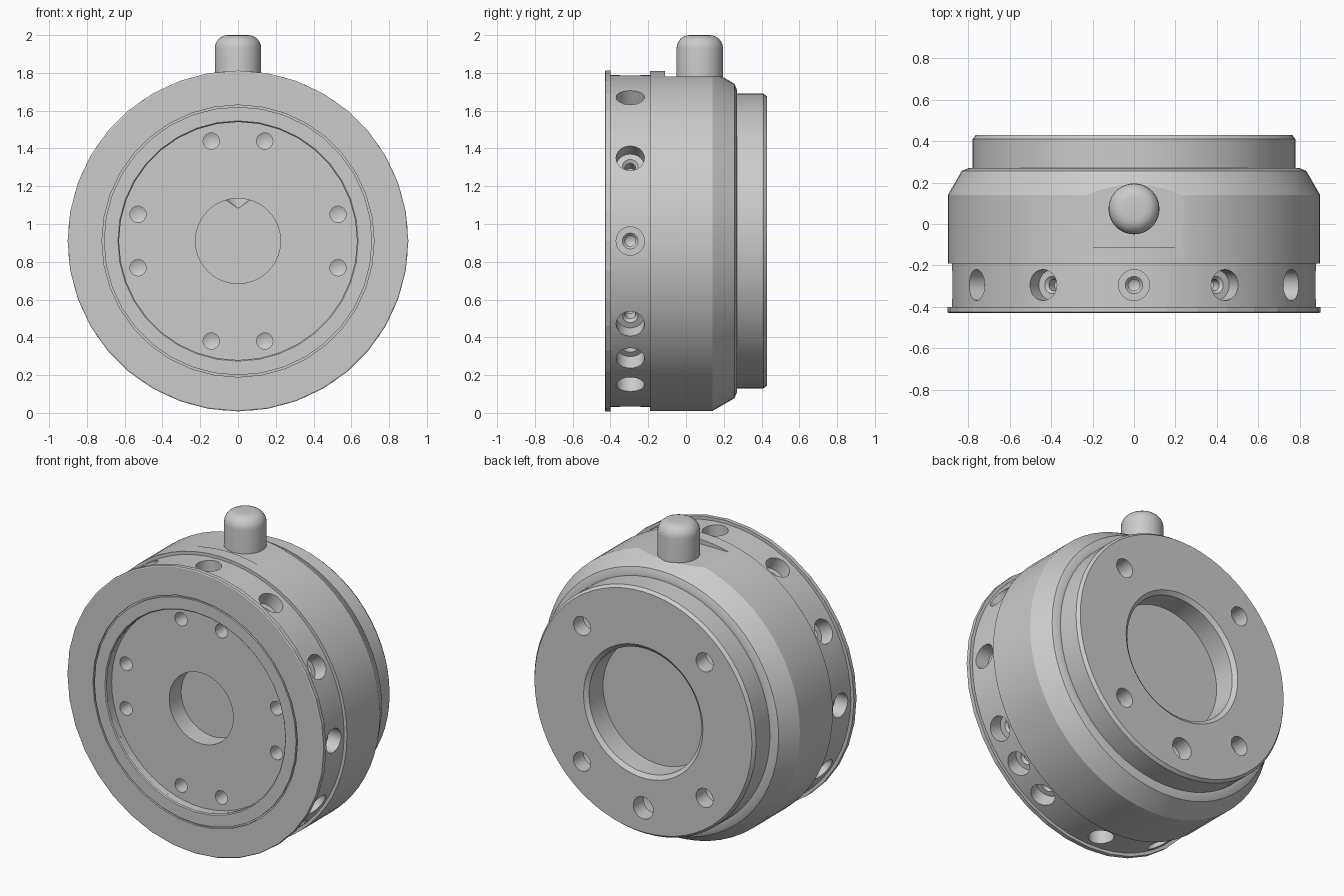
import bpy, bmesh, math
from mathutils import Matrix, Vector

cube = bpy.data.objects.get("Cube")
if cube:
    bpy.data.objects.remove(cube, do_unlink=True)

AXIS = Vector((0, 0, 0.91))
ALONG_Y = Matrix.Translation(AXIS) @ Matrix.Rotation(-math.pi / 2, 4, 'X')

steel = bpy.data.materials.new("grey_metal")
steel.use_nodes = True
steel.diffuse_color = (0.6, 0.6, 0.6, 1)
steel.node_tree.nodes["Principled BSDF"].inputs["Base Color"].default_value = (0.6, 0.6, 0.6, 1)


def add_lathe(bm, profile, segments, matrix):
    """Spin a (radius, height) profile about local z, then place it."""
    part = bmesh.new()
    verts = [part.verts.new((r, 0, h)) for r, h in profile]
    edges = [part.edges.new(pair) for pair in zip(verts, verts[1:])]
    bmesh.ops.spin(part, geom=verts + edges, cent=(0, 0, 0), axis=(0, 0, 1),
                   angle=math.tau, steps=segments, use_duplicate=False)
    bmesh.ops.remove_doubles(part, verts=part.verts, dist=1e-4)
    bmesh.ops.recalc_face_normals(part, faces=part.faces)
    part.transform(matrix)
    temp = bpy.data.meshes.new("temp")
    part.to_mesh(temp)
    part.free()
    bm.from_mesh(temp)
    bpy.data.meshes.remove(temp)


def make_object(name, bm):
    mesh = bpy.data.meshes.new(name)
    bm.to_mesh(mesh)
    bm.free()
    mesh.materials.append(steel)
    obj = bpy.data.objects.new(name, mesh)
    bpy.context.collection.objects.link(obj)
    return obj


def lathe(name, profile, segments, matrix=ALONG_Y):
    bm = bmesh.new()
    add_lathe(bm, profile, segments, matrix)
    return make_object(name, bm)


def smooth(obj, angle=25):
    bpy.ops.object.select_all(action='DESELECT')
    obj.select_set(True)
    bpy.context.view_layer.objects.active = obj
    bpy.ops.object.shade_smooth_by_angle(angle=math.radians(angle))


def cut(obj, bm):
    """Subtract the cutter and bake the result into the mesh."""
    cutter = make_object("cutter", bm)
    cutter.hide_render = True
    mod = obj.modifiers.new("cut", 'BOOLEAN')
    mod.operation, mod.solver, mod.object = 'DIFFERENCE', 'EXACT', cutter
    bpy.context.view_layer.update()
    graph = bpy.context.evaluated_depsgraph_get()
    baked = bpy.data.meshes.new_from_object(obj.evaluated_get(graph))
    obj.modifiers.clear()
    obj.data = baked
    bpy.data.objects.remove(cutter, do_unlink=True)


def polar(radius, degrees):
    a = math.radians(degrees)
    return Vector((radius * math.cos(a), 0, radius * math.sin(a)))


def radial(degrees, y):
    turn = polar(1, degrees).to_track_quat('Z', 'Y').to_matrix().to_4x4()
    return Matrix.Translation(AXIS + Vector((0, y, 0))) @ turn


# Housing: front recess, grooved neck, main drum, rear boss and rear recess
housing = lathe("housing", [
    (0, -0.25), (0.225, -0.25), (0.225, -0.37), (0.63, -0.37), (0.63, -0.40),
    (0.88, -0.40), (0.88, -0.19), (0.9, -0.19), (0.9, 0.14), (0.845, 0.235),
    (0.832, 0.257), (0.80, 0.27), (0.78, 0.27), (0.78, 0.41), (0.765, 0.43),
    (0.42, 0.43), (0.395, 0.41), (0.395, 0.27), (0, 0.27)], 64)

# Flat on top of the drum behind a short lip
bm = bmesh.new()
bmesh.ops.create_cube(bm, size=1, matrix=Matrix.Translation((0, 0.19, 1.88))
                      @ Matrix.Diagonal((0.8, 0.6, 0.2, 1)))
cut(housing, bm)

# Bolt holes, counterbored side holes and the drill tip in the centre bore
bm = bmesh.new()
for quarter in range(4):
    for offset in (-15, 15):
        place = Matrix.Translation(polar(0.548, quarter * 90 + offset)) @ ALONG_Y
        add_lathe(bm, [(0, -0.5), (0.043, -0.5), (0.043, -0.26), (0, -0.24)], 20, place)
    place = Matrix.Translation(polar(0.61, quarter * 90 + 45)) @ ALONG_Y
    add_lathe(bm, [(0, 0.5), (0.06, 0.5), (0.06, 0.33), (0, 0.31)], 24, place)
place = Matrix.Translation(polar(0.61, -90)) @ ALONG_Y
add_lathe(bm, [(0, 0.5), (0.07, 0.5), (0.07, 0.33), (0, 0.31)], 24, place)

for angle in [-45] + list(range(0, 360, 30)):
    add_lathe(bm, [(0, 0.70), (0.028, 0.72), (0.028, 0.775), (0.042, 0.79),
                   (0.075, 0.79), (0.075, 1.0), (0, 1.0)], 24, radial(angle, -0.295))
add_lathe(bm, [(0, 0.17), (0.08, 0.23), (0.08, 0.3), (0, 0.3)], 24, radial(90, -0.255))
cut(housing, bm)
smooth(housing)

# Front flange with a fine ring groove in its face
flange = lathe("front_flange", [
    (0.63, -0.40), (0.63, -0.424), (0.636, -0.43), (0.71, -0.43), (0.71, -0.418),
    (0.72, -0.418), (0.72, -0.43), (0.896, -0.43), (0.902, -0.426),
    (0.902, -0.40), (0.63, -0.40)], 36)
smooth(flange, 5)

# Round-topped pin standing on the flat
R, ROUND, TOP = 0.123, 0.07, 2.0
dome = [(R - ROUND + ROUND * math.cos(i * math.pi / 12),
         TOP - ROUND + ROUND * math.sin(i * math.pi / 12)) for i in range(7)]
pin = lathe("top_pin", [(0, 1.74), (R, 1.74)] + dome + [(0, TOP)], 40,
            Matrix.Translation((0, 0.073, 0)))
smooth(pin, 35)
